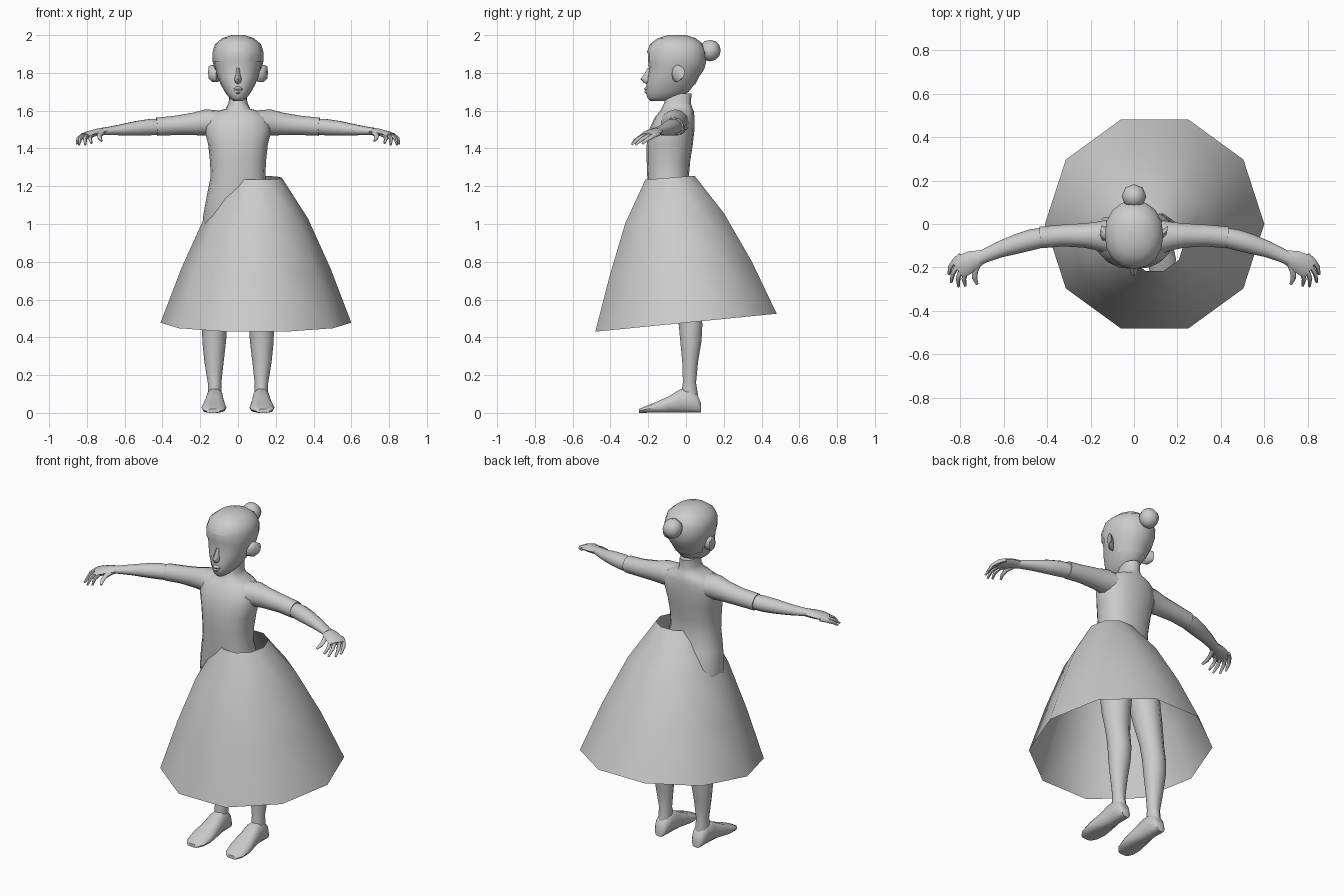
import bpy, bmesh, math
from mathutils import Vector

grey = bpy.data.materials.new("soft grey")
grey.diffuse_color = (0.6, 0.6, 0.6, 1)


def finish(name, bm, angle=60):
    bmesh.ops.recalc_face_normals(bm, faces=bm.faces)
    me = bpy.data.meshes.new(name)
    bm.to_mesh(me)
    bm.free()
    me.materials.append(grey)
    me.shade_smooth()
    me.set_sharp_from_angle(angle=math.radians(angle))
    ob = bpy.data.objects.new(name, me)
    bpy.context.collection.objects.link(ob)
    return ob


def loft(rings, n, caps=True, power=1.0):
    """Rings are (centre, u, v); power below 1 squares the section."""
    bm = bmesh.new()
    loops = []
    for c, u, v in rings:
        loop = []
        for i in range(n):
            a = 2 * math.pi * i / n
            ca, sa = math.cos(a), math.sin(a)
            ca = math.copysign(abs(ca) ** power, ca)
            sa = math.copysign(abs(sa) ** power, sa)
            loop.append(bm.verts.new(Vector(c) + Vector(u) * ca + Vector(v) * sa))
        loops.append(loop)
    for a, b in zip(loops, loops[1:]):
        for i in range(n):
            j = (i + 1) % n
            bm.faces.new((a[i], a[j], b[j], b[i]))
    if caps:
        bm.faces.new(loops[0])
        bm.faces.new(loops[-1])
    return bm


def level(rows, side=1):
    """Rows (z, x centre, half width, y front, y back) to horizontal rings."""
    return [((side * x, (f + b) / 2, z), (w, 0, 0), (0, (b - f) / 2, 0))
            for z, x, w, f, b in rows]


def path(rows, side=1):
    """Rows (x, y, z, flat radius, height radius) to rings across the path."""
    pts = [Vector((side * r[0], r[1], r[2])) for r in rows]
    rings = []
    for i, r in enumerate(rows):
        t = (pts[min(i + 1, len(pts) - 1)] - pts[max(i - 1, 0)]).normalized()
        u = t.cross(Vector((0, 0, 1))).normalized()
        rings.append((pts[i], u * r[3], u.cross(t) * r[4]))
    return rings


# Torso, from neck to hips
finish("torso", loft(level([
    (1.69, 0, .045, -.11, .03), (1.64, 0, .05, -.115, .025),
    (1.61, 0, .065, -.13, .035), (1.595, 0, .12, -.14, .042),
    (1.565, 0, .165, -.165, .045), (1.50, 0, .178, -.195, .045),
    (1.42, 0, .158, -.208, .036), (1.33, 0, .148, -.208, .022),
    (1.25, 0, .145, -.205, .015), (1.15, 0, .165, -.20, .035),
    (1.04, 0, .185, -.19, .07), (.95, 0, .185, -.17, .07),
    (.88, 0, .15, -.13, .04)]), 16, power=.85))

# Skirt: open ten-sided flare, hung off centre with a sloping hem
skirt = []
for z, cy, r, slope in [(1.245, -.085, .137, .08), (1.03, -.06, .275, .1),
                        (.765, -.028, .395, .1), (.4775, 0, .505, .099)]:
    skirt.append(((.095, cy, z), (r, 0, 0), (0, r, r * slope)))
finish("skirt", loft(skirt, 10, caps=False))

# Head
head_rows = [
    (1.652, 0, .025, -.19, -.10), (1.67, 0, .048, -.205, -.04),
    (1.70, 0, .07, -.213, .015), (1.74, 0, .092, -.208, .045),
    (1.78, 0, .108, -.204, .065), (1.82, 0, .12, -.196, .092),
    (1.86, 0, .13, -.20, .103), (1.91, 0, .131, -.203, .104),
    (1.95, 0, .118, -.187, .088), (1.98, 0, .082, -.148, .05),
    (1.997, 0, .03, -.09, -.005)]
finish("head", loft(level(head_rows), 16, power=.92))

# Hair: thin shell on the crown and the back of the head
hair = loft(level(head_rows), 16, power=.92)
bmesh.ops.recalc_face_normals(hair, faces=hair.faces)
low = [f for f in hair.faces
       if f.calc_center_median().z < 1.90 - .75 * (f.calc_center_median().y + .2)]
bmesh.ops.delete(hair, geom=low, context='FACES')
hair.normal_update()
for v in hair.verts:
    v.co += v.normal * .004
finish("hair", hair)

# Bun
bm = bmesh.new()
bmesh.ops.create_uvsphere(bm, u_segments=8, v_segments=6, radius=.057)
for v in bm.verts:
    v.co += Vector((0, .127, 1.918))
finish("bun", bm)

# Nose and lips
finish("nose", loft(level([
    (1.825, 0, .009, -.203, -.17), (1.79, 0, .013, -.224, -.17),
    (1.768, 0, .019, -.241, -.17), (1.75, 0, .017, -.226, -.17),
    (1.742, 0, .008, -.212, -.17)]), 8))
finish("lips", loft(level([
    (1.727, 0, .012, -.212, -.18), (1.716, 0, .026, -.223, -.18),
    (1.708, 0, .026, -.216, -.18), (1.70, 0, .022, -.221, -.18),
    (1.688, 0, .01, -.210, -.18)]), 8))

for side, word in ((1, "left"), (-1, "right")):
    # Ear: flat, leaning outwards to the back
    finish(word + "_ear", loft([
        ((side * .105, -.055, 1.79), (.012, .022, 0), (0, 0, .038)),
        ((side * .135, -.045, 1.797), (.012, .03, 0), (0, 0, .046)),
        ((side * .154, -.028, 1.802), (.004, .022, 0), (0, 0, .034))], 8))

    # Upper arm with sleeve, then forearm
    finish(word + "_upper_arm", loft(path([
        (.10, -.06, 1.535, .085, .066), (.17, -.055, 1.537, .066, .07),
        (.23, -.053, 1.53, .056, .06), (.33, -.053, 1.522, .05, .051),
        (.43, -.062, 1.515, .05, .048)], side), 12))
    finish(word + "_forearm", loft(path([
        (.40, -.058, 1.515, .044, .042), (.47, -.072, 1.512, .048, .045),
        (.54, -.092, 1.506, .045, .04), (.62, -.118, 1.498, .037, .03),
        (.69, -.148, 1.492, .031, .022), (.72, -.162, 1.49, .032, .02)], side), 10))

    # Hand: palm, four fingers and thumb
    finish(word + "_palm", loft(path([
        (.695, -.15, 1.491, .03, .02), (.74, -.166, 1.487, .045, .019),
        (.785, -.19, 1.478, .052, .016), (.812, -.208, 1.469, .046, .011)],
        side), 8))
    for i, (kx, ky, tx, ty, tz) in enumerate([
            (.822, -.165, .853, -.232, 1.425), (.812, -.19, .841, -.268, 1.42),
            (.796, -.213, .808, -.288, 1.42), (.775, -.225, .776, -.285, 1.427)]):
        finish(f"{word}_finger_{i + 1}", loft(path([
            (kx - .025, ky + .022, 1.477, .011, .011), (kx, ky, 1.47, .012, .012),
            ((kx + tx) / 2 + .008, (ky + ty) / 2, 1.452, .011, .011),
            (tx, ty, tz, .006, .006)], side), 6))
    finish(word + "_thumb", loft(path([
        (.715, -.175, 1.484, .015, .014), (.732, -.22, 1.472, .014, .013),
        (.733, -.25, 1.456, .012, .011), (.722, -.278, 1.44, .006, .006)], side), 6))

    # Leg
    finish(word + "_leg", loft(level([
        (1.0, .09, .088, -.15, .06), (.85, .10, .088, -.13, .06),
        (.70, .115, .08, -.095, .065), (.57, .122, .068, -.06, .075),
        (.47, .124, .066, -.042, .09), (.38, .126, .063, -.033, .085),
        (.27, .127, .051, -.022, .066), (.16, .124, .036, -.018, .055),
        (.10, .124, .036, -.03, .065), (.03, .124, .036, -.03, .07)], side), 10))

    # Foot: flat sole, instep sloping to the toe
    rows = [(.08, .124, .028, .05), (.06, .124, .04, .10), (.02, .123, .043, .13),
            (-.03, .123, .046, .128), (-.09, .124, .055, .09),
            (-.16, .127, .066, .058), (-.22, .13, .058, .034), (-.25, .132, .035, .02)]
    finish(word + "_foot", loft(
        [((side * x, y, h / 2), (w, 0, 0), (0, 0, h / 2)) for y, x, w, h in rows],
        10, power=.75))
